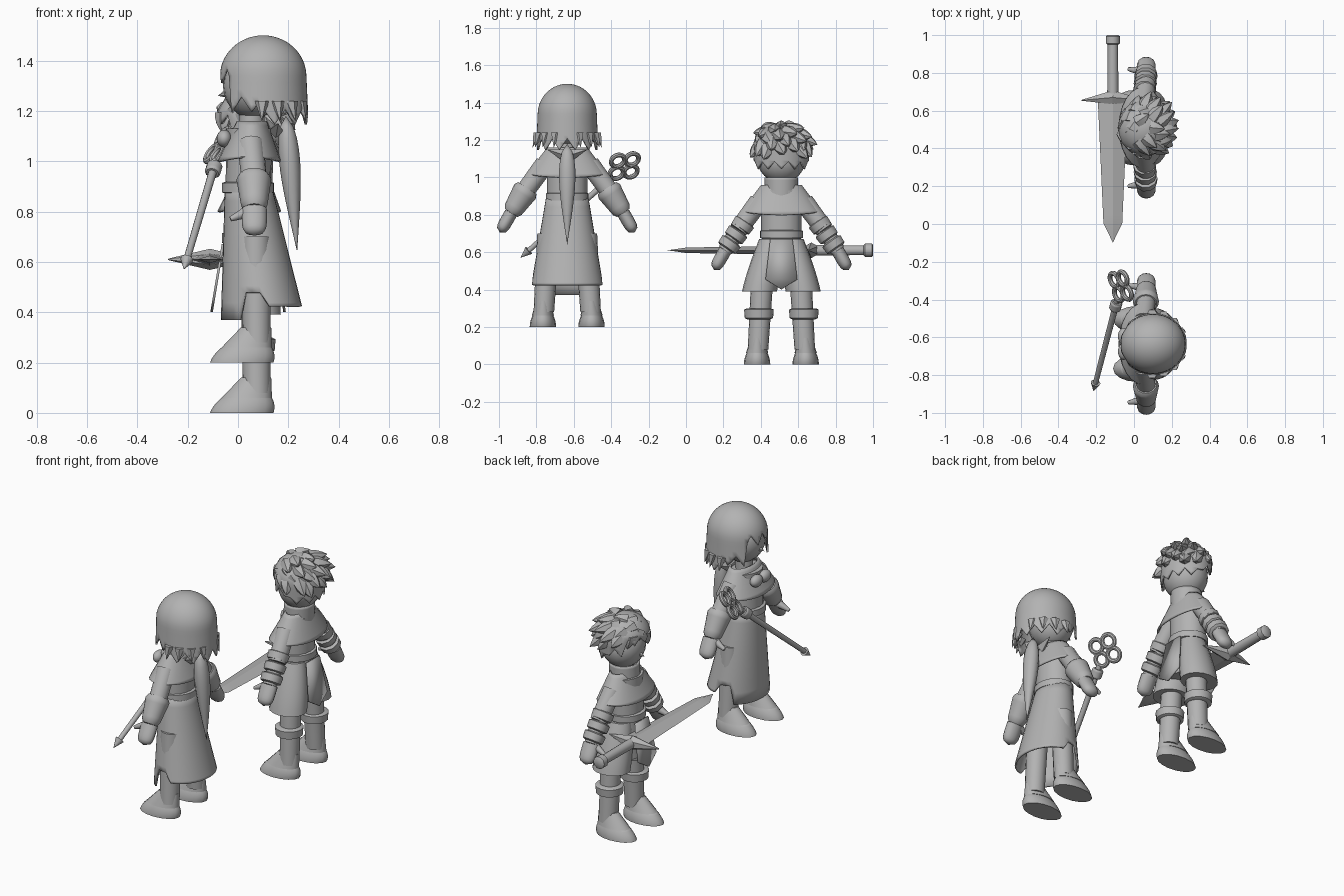
import bpy, bmesh, math, random
from mathutils import Vector, Matrix

if "Cube" in bpy.data.objects:
    bpy.data.objects.remove(bpy.data.objects["Cube"])

GREY = (.45,) * 3 + (1,)
clay = bpy.data.materials.new("plain_grey")
clay.use_nodes = True
clay.diffuse_color = GREY
clay.node_tree.nodes["Principled BSDF"].inputs["Base Color"].default_value = GREY


# radius rules along a part, from start (zero) to end (one)
def constant(t):
    return 1


def steady(t):
    return t


def swelling(t):
    return math.sin(t * math.pi / 2)


def delayed(t):
    return t * t


def chamfered(t):
    return min(1, .8 + 3 * min(t, 1 - t))


def mitten(t):
    return math.sqrt(1 - t ** 6)


def leaf(t):
    return math.sin(math.pi * t ** .6)


def dome(equator, flare):
    def rule(t):
        rise = 1 - min(t / equator, 1)
        return math.sqrt(1 - rise * rise) * (1 + flare * max(0, t - equator))
    return rule


def finish(name, bm, thickness=0, crease=45):
    bmesh.ops.remove_doubles(bm, verts=bm.verts, dist=.0005)
    bmesh.ops.recalc_face_normals(bm, faces=bm.faces)
    mesh = bpy.data.meshes.new(name)
    bm.to_mesh(mesh)
    bm.free()
    mesh.materials.append(clay)
    part = bpy.data.objects.new(name, mesh)
    bpy.context.collection.objects.link(part)
    bpy.ops.object.select_all(action="DESELECT")
    part.select_set(True)
    bpy.context.view_layer.objects.active = part
    bpy.ops.object.shade_smooth_by_angle(angle=math.radians(crease))
    if thickness:
        part.modifiers.new("cloth_thickness", "SOLIDIFY").thickness = thickness


def limb(name, start, end, radius, end_radius=None, flat=1, profile=constant, ease=steady,
         sides=16, steps=8, crowd=1, limit=None, shell=0, crease=45):
    """Loft ellipses from start to end; limit(i, angle from the front) trims the far rim."""
    if end_radius is None:
        end_radius = radius
    axis = (end - start).normalized()
    if abs(axis.z) > .9:
        axis = Vector((0, 0, 1))
    guide = Vector((1, 0, 0)) if abs(axis.x) < .9 else Vector((0, 0, 1))
    across = (guide - axis * guide.dot(axis)).normalized()
    beside = axis.cross(across) * flat
    bm = bmesh.new()
    rings = []
    for step in range(steps + 1):
        ring = []
        for i in range(sides):
            turn = math.tau * i / sides
            t = (step / steps) ** crowd
            if limit:
                t = min(t, limit(i, abs(turn - math.pi)))
            r = (radius + (end_radius - radius) * ease(t)) * profile(t)
            offset = across * math.cos(turn) + beside * math.sin(turn)
            ring.append(bm.verts.new(start.lerp(end, t) + offset * r))
        rings.append(ring)
    for low, high in zip(rings, rings[1:]):
        for i in range(sides):
            j = (i + 1) % sides
            bm.faces.new((low[i], low[j], high[j], high[i]))
    if not shell:
        bm.faces.new(rings[0])
        bm.faces.new(rings[-1])
    finish(name, bm, shell, crease)


def ball(name, centre, radii):
    bm = bmesh.new()
    matrix = Matrix.Translation(centre) @ Matrix.Diagonal((*radii, 1))
    bmesh.ops.create_uvsphere(bm, u_segments=20, v_segments=12, radius=1, matrix=matrix)
    finish(name, bm)


def panel(name, top, tip):
    """Hanging five-sided cloth flap."""
    wide = Vector((0, .085, 0))
    hem = top.lerp(tip, .8)
    bm = bmesh.new()
    outline = (top - wide * .7, top + wide * .7, hem + wide, tip, hem - wide)
    bm.faces.new([bm.verts.new(corner) for corner in outline])
    finish(name, bm, .01)


def placer(centre, floor, mirror=1):
    return lambda x, y, z: Vector((x, centre + mirror * y, floor + z))


def body(who, at):
    """Parts that both figures share; the figures face -x."""
    ball(who + "_head", at(.06, 0, 1.1), (.12, .13, .13))
    limb(who + "_nose", at(-.04, 0, 1.07), at(-.08, 0, 1.06), .02, 0, sides=6)
    limb(who + "_neck", at(.05, 0, .85), at(.06, 0, 1.05), .05)
    limb(who + "_torso", at(.045, 0, .93), at(.04, 0, .68), .09, flat=1.2)
    limb(who + "_belt", at(.04, 0, .67), at(.04, 0, .72), .104, flat=1.1, profile=chamfered, sides=24)
    limb(who + "_cape", at(.055, 0, .96), at(.045, 0, .8), .06, .127, flat=1.8,
         sides=24, limit=lambda i, front: .88 + .12 * math.cos(front) ** 2, shell=.01)


def arm_joints(at):
    return at(.05, .12, .87), at(.065, .23, .72), at(.065, .3, .61), at(.065, .36, .505)


def limbs(who, side, at):
    shoulder, elbow, wrist, fingers = arm_joints(at)
    limb(f"{who}_sleeve_{side}", shoulder, elbow, .053, .05)
    limb(f"{who}_forearm_{side}", elbow, wrist, .045, .04)
    limb(f"{who}_hand_{side}", wrist, fingers, .05, flat=.7, profile=mitten, sides=12)
    limb(f"{who}_thumb_{side}", at(.04, .3, .6), at(-.03, .31, .57), .025, .01, sides=8)
    limb(f"{who}_leg_{side}", at(.07, .1, .5), at(.075, .125, .08), .06, .055)
    limb(f"{who}_shoe_{side}", at(.015, .13, 0), at(.035, .13, .06), .126, .1, flat=.56, ease=delayed)
    limb(f"{who}_instep_{side}", at(.035, .13, .06), at(.072, .127, .14), .1, .06, flat=.6)


SIDES = (("left", -1), ("right", 1))

# girl: hair, ponytail and long coat
GIRL = (-.635, .2)
at = placer(*GIRL)
body("girl", at)


def girl_rim(i, front):
    drop = .5 if front < .75 else .8 if front < 1.5 else .93
    return drop - .08 * abs(2 - i % 4)


def coat_hem(i, front):
    return 1 if front < 1.1 else .8 if front < 1.6 else .9


limb("girl_hair", at(.1, 0, 1.3), at(.1, 0, .92), .172, flat=.92, profile=dome(.43, .1),
     sides=48, steps=20, crowd=2, limit=girl_rim, shell=.01)
limb("ponytail", at(.19, 0, .98), at(.235, 0, .44), .042, flat=1.1, profile=leaf, sides=10, steps=12)
limb("coat_skirt", at(.04, 0, .71), at(.1, 0, .17), .092, .168, flat=1.2,
     sides=32, limit=coat_hem, shell=.01)
for side, mirror in SIDES:
    at = placer(*GIRL, mirror)
    limbs("girl", side, at)
    shoulder, elbow, wrist, fingers = arm_joints(at)
    limb("girl_cuff_" + side, elbow.lerp(shoulder, .15), wrist, .072, .05, profile=chamfered)
    ball("girl_bow_" + side, at(-.055, .04, .89), (.03, .045, .035))
    limb("girl_collar_" + side, at(.15, .02, .92), at(.16, .11, .95), .03, 0, sides=4)
    for turn in (.4, .8, 1.2, 1.6):
        outward = Vector((math.cos(turn), mirror * math.sin(turn), 0))
        root = at(.1, 0, 1.04) + outward * .155
        limb("hair_flick_" + side, root, root + outward * .03 - Vector((0, 0, .08)), .03, 0, sides=6)

# staff with a four-ring head
tip, hub = Vector((-.215, -.885, .57)), Vector((-.07, -.33, 1.06))
limb("staff_shaft", tip.lerp(hub, .05), tip.lerp(hub, .88), .014, .017, sides=10)
limb("staff_point", tip.lerp(hub, .08), tip, .026, 0, sides=10)
limb("staff_collar", tip.lerp(hub, .78), tip.lerp(hub, .85), .032, profile=chamfered, sides=10)
axis = (hub - tip).normalized()
across = Vector((-.8, .8, -.7))
across = (across - axis * across.dot(axis)).normalized()
tilt = Matrix((axis, across, axis.cross(across))).transposed().to_4x4()
for name, direction in (("upper", axis), ("lower", -axis), ("inner", across), ("outer", -across)):
    bpy.ops.mesh.primitive_torus_add(major_radius=.037, minor_radius=.013,
                                     major_segments=24, minor_segments=8)
    ring = bpy.context.object
    ring.name = f"staff_ring_{name}"
    ring.matrix_world = Matrix.Translation(hub + direction * .056) @ tilt
    ring.data.materials.append(clay)
    bpy.ops.object.shade_smooth_by_angle()

# boy: spiky hair, collar, shorts and cuffed boots
BOY = (.51, 0)
at = placer(*BOY)
body("boy", at)


def boy_rim(i, front):
    drop = .55 if front < .9 else .78 if front < 1.7 else .95
    return drop - .16 * (i % 2)


limb("boy_hair", at(.055, 0, 1.29), at(.055, 0, 1.03), .142, flat=1.07, profile=dome(.5, -.1),
     sides=24, steps=16, crowd=2, limit=boy_rim, shell=.01)
random.seed(4)
count = 40
for k in range(count):
    height = .95 * (1 - k / count)
    reach = math.sqrt(1 - height * height)
    turn = 2.4 * k
    outward = Vector((reach * math.cos(turn), reach * math.sin(turn), height))
    if outward.x < -.55 and height < .3:
        continue
    root = at(.055, 0, 1.15) + outward * .12
    sweep = Vector((.35, random.uniform(-.2, .45), height / 2 - .75))
    lean = (outward * .3 + sweep * .7).normalized()
    limb("hair_lock", root, root + lean * random.uniform(.07, .11), .04, 0, sides=6, steps=4, ease=delayed)
limb("boy_collar", at(.05, 0, .88), at(.055, 0, 1), .085, flat=1.05, shell=.01)
limb("boy_hips", at(.045, 0, .7), at(.05, 0, .45), .085, .105, flat=1.2)
panel("tail_panel", at(.14, 0, .67), at(.18, 0, .4))
panel("front_panel", at(-.055, 0, .67), at(-.1, 0, .4))
for side, mirror in SIDES:
    at = placer(*BOY, mirror)
    limbs("boy", side, at)
    shoulder, elbow, wrist, fingers = arm_joints(at)
    for name, along in (("upper", .4), ("middle", .6), ("lower", .8)):
        limb(f"arm_guard_{name}_{side}", shoulder.lerp(wrist, along), shoulder.lerp(wrist, along + .17),
             .062, .058, profile=chamfered, sides=10)
    limb("shorts_leg_" + side, at(.05, .055, .67), at(.06, .117, .39), .075, .11, flat=.85, ease=swelling)
    limb("boot_cuff_" + side, at(.07, .12, .3), at(.07, .12, .24), .08, .075, profile=chamfered)

# sword lying along y
middle = Vector((-.112, .67, .61))
along_y, along_x = Vector((0, 1, 0)), Vector((1, 0, 0))
limb("sword_blade", middle, middle - along_y * .77, .08, .045, flat=.3, sides=4, steps=15,
     profile=lambda t: min(1, 7.5 * (1 - t)), crease=10)
limb("sword_grip", middle, middle + along_y * .3, .03, .027, sides=10)
limb("sword_pommel", middle + along_y * .28, middle + along_y * .33, .037, profile=chamfered, sides=10)
for side, mirror in SIDES:
    wing = middle + along_x * mirror * .165 - along_y * .015
    limb("sword_guard_" + side, middle, wing, .042, .003, sides=6, crease=20)
